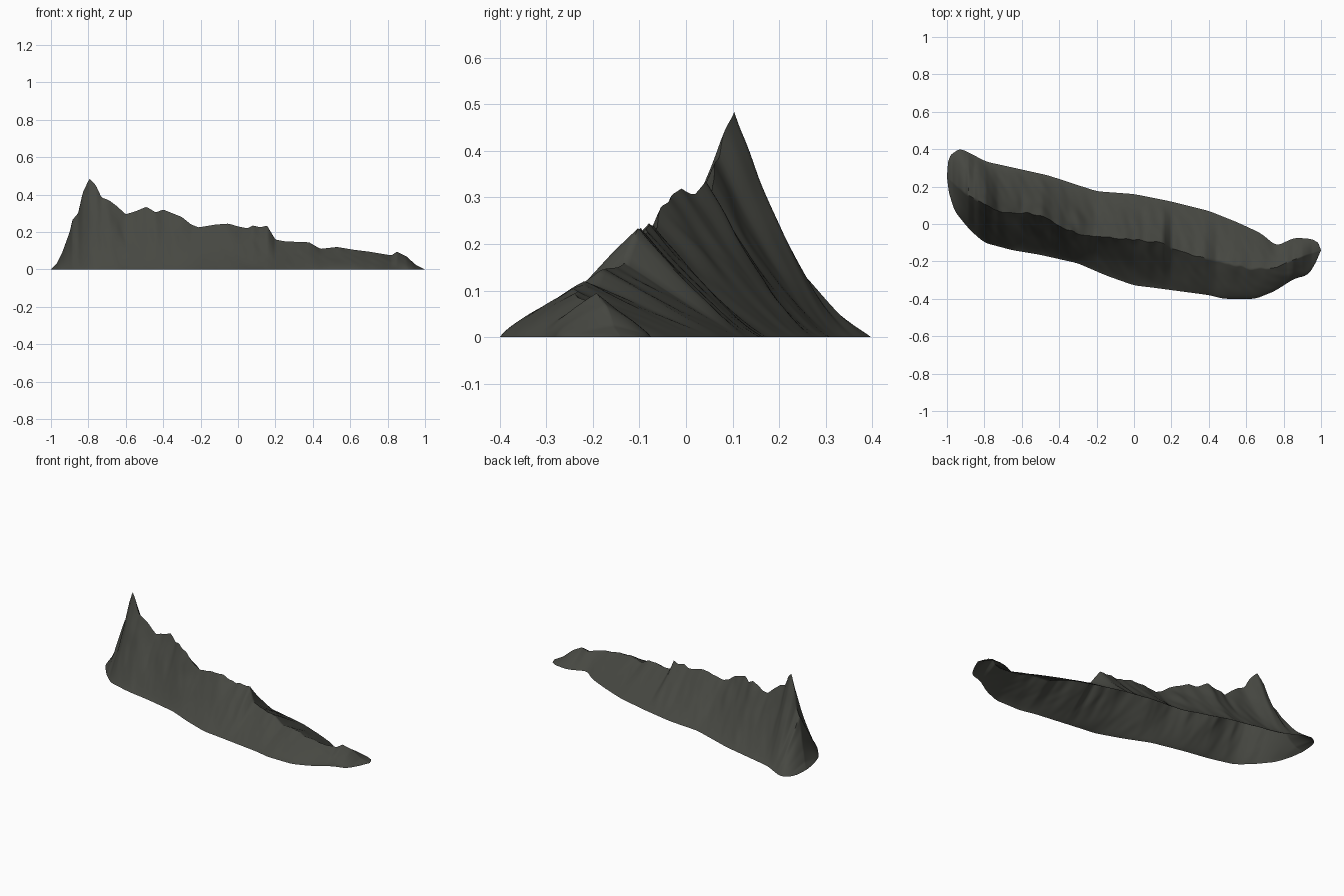
import bpy, bmesh, math
from mathutils import Vector, noise

if "Cube" in bpy.data.objects:
    bpy.data.objects.remove(bpy.data.objects["Cube"])

# Footprint edges (x, y) and crest line in plan and in elevation
NORTH = [(-1, .25), (-.995, .33), (-.98, .37), (-.93, .405), (-.87, .375), (-.79, .333), (-.64, .30),
         (-.46, .26), (-.2, .175), (0, .16), (.2, .12), (.4, .07), (.55, .01), (.68, -.05),
         (.76, -.118), (.86, -.073), (.95, -.08), (.985, -.1), (1, -.14)]
SOUTH = [(-1, .25), (-.99, .17), (-.96, .07), (-.88, -.03), (-.8, -.10), (-.65, -.14), (-.5, -.165),
         (-.3, -.21), (-.15, -.275), (0, -.328), (.1, -.34), (.4, -.38), (.48, -.4), (.65, -.4),
         (.75, -.36), (.86, -.29), (.93, -.275), (.97, -.21), (1, -.14)]
CREST_Y = [(-1, .25), (-.9, .16), (-.8, .108), (-.76, .082), (-.7, .06), (-.6, .06), (-.49, .045),
           (-.4, -.01), (-.35, -.04), (-.25, -.06), (-.1, -.075), (.15, -.1), (.22, -.14),
           (.4, -.185), (.6, -.235), (.75, -.24), (.85, -.19), (1, -.14)]
CREST_Z = [(-1, 0), (-.97, .03), (-.94, .09), (-.9, .2), (-.885, .265), (-.855, .30), (-.83, .41),
           (-.795, .485), (-.76, .45), (-.73, .385), (-.69, .37), (-.65, .34), (-.6, .295),
           (-.55, .31), (-.49, .335), (-.44, .305), (-.4, .32), (-.35, .30), (-.3, .28),
           (-.25, .24), (-.21, .225), (-.12, .24), (-.05, .245), (0, .23), (.05, .22), (.08, .235),
           (.12, .225), (.155, .235), (.2, .16), (.25, .15), (.38, .145), (.44, .11), (.53, .12),
           (.62, .105), (.7, .095), (.82, .075), (.85, .095), (.9, .07), (.95, .025), (1, 0)]
# Flank curvature along the ridge: above 1 is hollow, below 1 is bulging
NORTH_POWER = [(-1, .6), (-.85, 1.3), (-.75, 1.4), (-.5, 1.25), (.1, 1.2), (.25, 1), (.8, 1), (1, .6)]
SOUTH_POWER = [(-1, .6), (-.85, 1.15), (-.5, 1.2), (.1, 1.15), (.3, 1), (.5, .8), (.7, .8), (1, .6)]


def sample(points, x):
    for (x0, y0), (x1, y1) in zip(points, points[1:]):
        if x <= x1:
            return y0 + (y1 - y0) * (x - x0) / (x1 - x0)
    return points[-1][1]


def smooth(points, x, width):
    w = min(width, .3 * (1 - abs(x)))
    return sum(sample(points, x + w * k / 3) for k in range(-3, 4)) / 7


def slope_point(x, u, side):
    """Point on a flank: u = 0 on the crest, 1 at the foot."""
    edge = smooth(NORTH if side > 0 else SOUTH, x, .025)
    cy, h = smooth(CREST_Y, x, .02), sample(CREST_Z, x)
    z = h * (1 - u) ** sample(NORTH_POWER if side > 0 else SOUTH_POWER, x)
    # Gullies slanting down the flanks
    end = min(1, (x + 1) / .2, (1 - x) / .2)
    gx = x + .12 * u * side
    n = noise.noise(Vector((gx * 10, u * 1.2, side * 5)))
    n += .5 * noise.noise(Vector((gx * 24, u * 2.5, side * 9)))
    z += n * h * .16 * u * (1 - u) * end
    y = cy + (edge - cy) * u
    y += .012 * end * (1 - u) ** 2 * noise.noise(Vector((x * 20, z * 9, 3)))
    return Vector((x, y, max(z, 0)))


# Ridge shell, open underneath
COLS, ROWS = 240, 24
bm = bmesh.new()
grid = []
for i in range(COLS + 1):
    s = 2 * i / COLS - 1
    x = .4 * s + .6 * math.sin(s * math.pi / 2)
    south = [slope_point(x, j / ROWS, -1) for j in range(ROWS, 0, -1)]
    north = [slope_point(x, j / ROWS, 1) for j in range(ROWS + 1)]
    grid.append([bm.verts.new(p) for p in south + north])
for a, b in zip(grid, grid[1:]):
    for j in range(len(a) - 1):
        bm.faces.new((a[j], b[j], b[j + 1], a[j + 1]))
bmesh.ops.remove_doubles(bm, verts=bm.verts, dist=.0003)
bmesh.ops.recalc_face_normals(bm, faces=bm.faces)
if sum(f.normal.z for f in bm.faces) < 0:
    bmesh.ops.reverse_faces(bm, faces=bm.faces)

mesh = bpy.data.meshes.new("mountain_ridge")
bm.to_mesh(mesh)
bm.free()
ridge = bpy.data.objects.new("mountain_ridge", mesh)
bpy.context.collection.objects.link(ridge)

rock = bpy.data.materials.new("dark grey rock")
rock.diffuse_color = (.062, .064, .054, 1)
rock.use_nodes = True
rock.node_tree.nodes["Principled BSDF"].inputs["Base Color"].default_value = rock.diffuse_color
mesh.materials.append(rock)

bpy.context.view_layer.objects.active = ridge
ridge.select_set(True)
bpy.ops.object.shade_smooth_by_angle(angle=math.radians(60))
